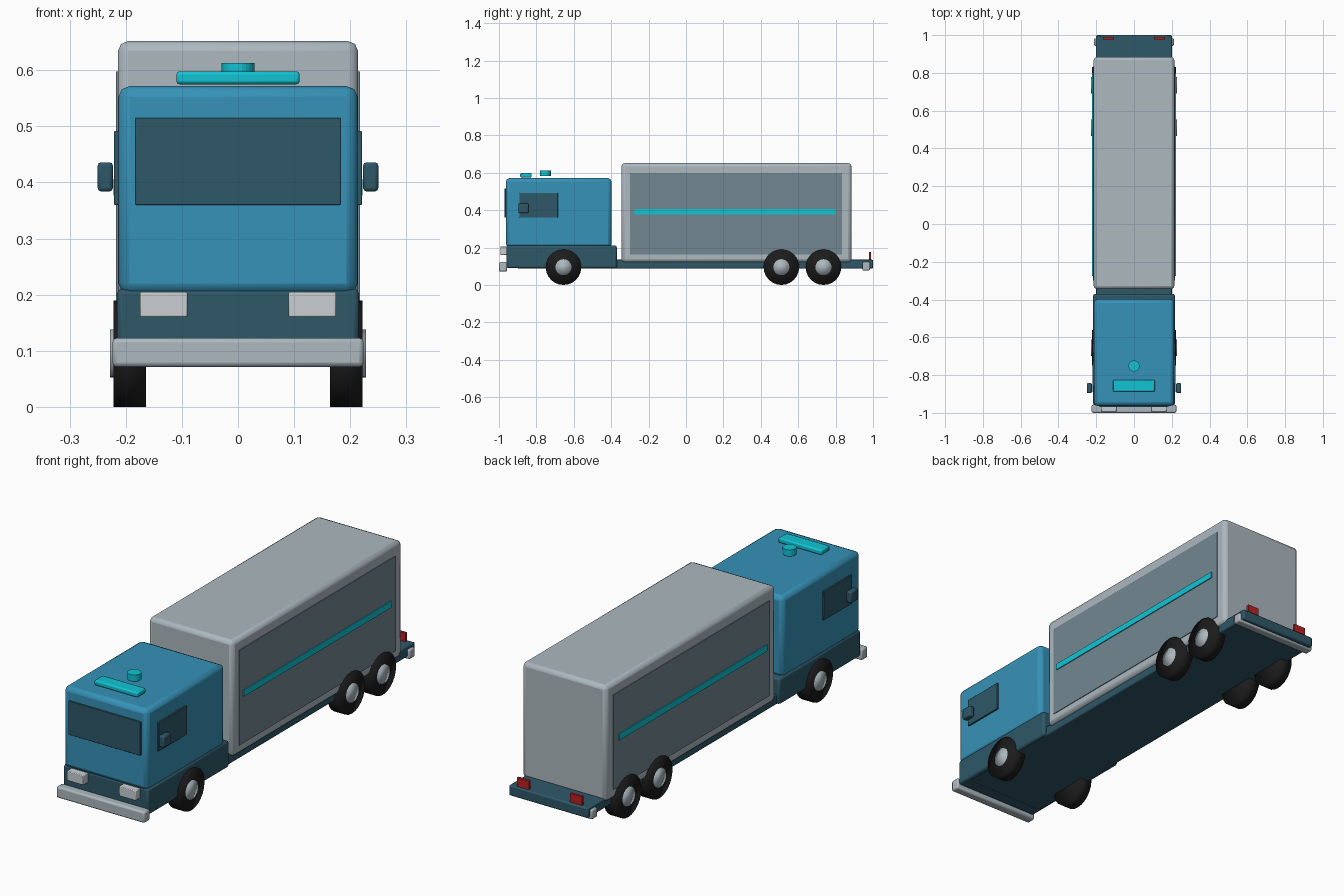
import bpy
import math

cube = bpy.data.objects.get("Cube")
if cube:
    bpy.data.objects.remove(cube, do_unlink=True)


def material(name, r, g, b):
    linear = [(c / 255 / 12.92) if c < 11 else ((c / 255 + 0.055) / 1.055) ** 2.4 for c in (r, g, b)]
    m = bpy.data.materials.new(name)
    m.use_nodes = True
    m.diffuse_color = (*linear, 1)
    m.node_tree.nodes["Principled BSDF"].inputs["Base Color"].default_value = (*linear, 1)
    return m


BLUE = material("cab blue", 54, 146, 184)
DARK = material("dark teal", 46, 88, 104)
GREY = material("light grey", 172, 184, 191)
SLATE = material("slate panel", 115, 135, 145)
CYAN = material("bright cyan", 18, 196, 212)
LAMP = material("lamp white", 202, 207, 210)
RED = material("tail red", 185, 32, 32)
BLACK = material("tyre black", 28, 28, 28)


def finish(obj, name, mat, bevel=0, segments=2):
    obj.name = name
    obj.data.materials.append(mat)
    if bevel:
        mod = obj.modifiers.new("Bevel", "BEVEL")
        mod.width = bevel
        mod.segments = segments
        bpy.ops.object.shade_smooth_by_angle(angle=math.radians(30))
    return obj


def box(name, mat, xs, ys, zs, bevel=0, segments=2):
    """Box from its lower and upper limit on each axis."""
    spans = (xs, ys, zs)
    bpy.ops.mesh.primitive_cube_add(size=1, location=[(a + b) / 2 for a, b in spans])
    obj = bpy.context.object
    obj.scale = [b - a for a, b in spans]
    bpy.ops.object.transform_apply(location=False, rotation=False, scale=True)
    return finish(obj, name, mat, bevel, segments)


def cylinder(name, mat, radius, depth, location, sides=24, axle=False):
    turn = (0, math.pi / 2, 0) if axle else (0, 0, 0)
    bpy.ops.mesh.primitive_cylinder_add(vertices=sides, radius=radius, depth=depth,
                                        location=location, rotation=turn)
    return finish(bpy.context.object, name, mat)


def pair(name, mat, xs, ys, zs, bevel=0):
    """Matching boxes on the left (+x) and right (-x)."""
    box("left_" + name, mat, xs, ys, zs, bevel)
    box("right_" + name, mat, (-xs[1], -xs[0]), ys, zs, bevel)


# Chassis and bumpers
box("chassis", DARK, (-0.2, 0.2), (-0.9, 1.0), (0.088, 0.135), 0.006)
box("front_bumper", GREY, (-0.224, 0.224), (-1.0, -0.957), (0.071, 0.123), 0.008)
box("rear_bumper", GREY, (-0.211, 0.211), (0.943, 0.983), (0.078, 0.122), 0.006)

# Cab
box("cab_base", DARK, (-0.216, 0.216), (-0.96, -0.37), (0.09, 0.211), 0.01)
box("cab", BLUE, (-0.213, 0.213), (-0.963, -0.398), (0.2, 0.572), 0.02)
box("windshield", DARK, (-0.183, 0.183), (-0.97, -0.961), (0.36, 0.515), 0.002)
pair("side_window", DARK, (0.212, 0.221), (-0.89, -0.685), (0.36, 0.492), 0.002)
pair("mirror", DARK, (0.223, 0.25), (-0.895, -0.842), (0.384, 0.436), 0.006)
pair("headlight", LAMP, (0.09, 0.175), (-0.993, -0.957), (0.16, 0.205), 0.003)

# Roof lights
box("light_bar", CYAN, (-0.11, 0.11), (-0.887, -0.825), (0.575, 0.598), 0.006)
cylinder("beacon", CYAN, 0.029, 0.03, (0, -0.752, 0.598))

# Cargo body with side panels and stripes
box("cargo_box", GREY, (-0.214, 0.214), (-0.345, 0.885), (0.12, 0.652), 0.018)
pair("cargo_panel", SLATE, (0.21, 0.2175), (-0.3, 0.835), (0.162, 0.598))
pair("cargo_stripe", CYAN, (0.214, 0.222), (-0.275, 0.8), (0.377, 0.406))

# Tail lights
pair("tail_light", RED, (0.105, 0.165), (0.978, 0.99), (0.134, 0.175))

# Wheels with domed shading
for axle, y in (("front", -0.655), ("middle", 0.51), ("rear", 0.735)):
    for side, sign in (("left", 1), ("right", -1)):
        cylinder(f"{side}_{axle}_tyre", BLACK, 0.095, 0.058, (sign * 0.193, y, 0.095), axle=True)
        bpy.ops.object.shade_smooth()
        cylinder(f"{side}_{axle}_hub", GREY, 0.043, 0.06, (sign * 0.198, y, 0.095), axle=True)
        bpy.ops.object.shade_smooth()
